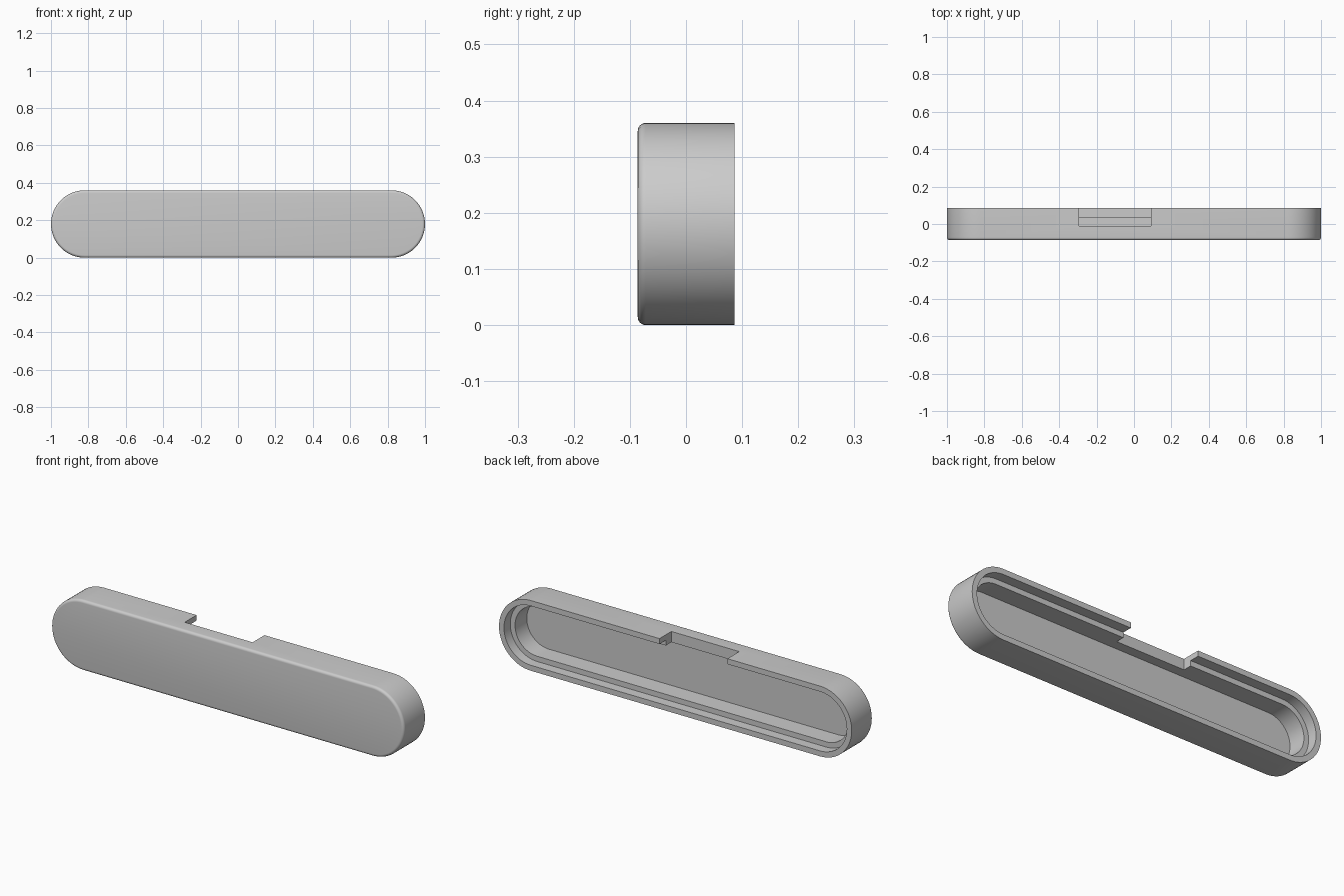
import bpy, bmesh, math

cube = bpy.data.objects.get("Cube")
if cube:
    bpy.data.objects.remove(cube, do_unlink=True)

RADIUS, HALF_STRAIGHT, DEPTH = 0.18, 0.82, 0.086
BEVEL, RIM, WALL = 0.014, 0.028, 0.055
LEDGE_Y, FLOOR_Y = 0.035, -0.06
ARC_STEPS = 32

grey = bpy.data.materials.new("plain grey")
grey.use_nodes = True
colour = (0.6, 0.6, 0.6, 1)
grey.diffuse_color = colour
grey.node_tree.nodes["Principled BSDF"].inputs["Base Color"].default_value = colour


def make_object(name, bm):
    bmesh.ops.recalc_face_normals(bm, faces=bm.faces)
    mesh = bpy.data.meshes.new(name)
    bm.to_mesh(mesh)
    bm.free()
    mesh.materials.append(grey)
    obj = bpy.data.objects.new(name, mesh)
    bpy.context.collection.objects.link(obj)
    return obj


def pill_ring(bm, inset, y):
    """Pill-shaped ring of vertices in the xz plane."""
    ring = []
    r = RADIUS - inset
    for side, start in ((1, -math.pi / 2), (-1, math.pi / 2)):
        for i in range(ARC_STEPS + 1):
            a = start + math.pi * i / ARC_STEPS
            ring.append(bm.verts.new((side * HALF_STRAIGHT + r * math.cos(a), y,
                                      RADIUS + r * math.sin(a))))
    return ring


# Cover shell: rounded front edge, open back, stepped inner wall
profile = []
for i in range(7):
    a = math.pi / 2 * i / 6
    profile.append((BEVEL * (1 - math.sin(a)), -DEPTH + BEVEL * (1 - math.cos(a))))
profile += [(0, DEPTH), (RIM, DEPTH), (RIM, LEDGE_Y), (WALL, LEDGE_Y), (WALL, FLOOR_Y)]

bm = bmesh.new()
rings = [pill_ring(bm, inset, y) for inset, y in profile]
for a, b in zip(rings, rings[1:]):
    for i in range(len(a)):
        j = (i + 1) % len(a)
        bm.faces.new((a[i], a[j], b[j], b[i]))
bm.faces.new(rings[0])
bm.faces.new(rings[-1])
cover = make_object("cover_shell", bm)

# Notch through the top wall, open to the back
bm = bmesh.new()
bmesh.ops.create_cube(bm, size=1)
x0, x1, y0, y1, z0, z1 = -0.295, 0.09, -0.01, 0.2, 0.25, 0.45
bmesh.ops.scale(bm, vec=(x1 - x0, y1 - y0, z1 - z0), verts=bm.verts)
bmesh.ops.translate(bm, vec=((x0 + x1) / 2, (y0 + y1) / 2, (z0 + z1) / 2), verts=bm.verts)
cutter = make_object("notch_cutter", bm)
cutter.hide_render = True

cut = cover.modifiers.new("notch", 'BOOLEAN')
cut.operation = 'DIFFERENCE'
cut.solver = 'EXACT'
cut.object = cutter
bpy.ops.object.select_all(action='DESELECT')
bpy.context.view_layer.objects.active = cover
cover.select_set(True)
bpy.ops.object.modifier_apply(modifier=cut.name)
bpy.data.objects.remove(cutter, do_unlink=True)

bpy.ops.object.shade_smooth_by_angle(angle=math.radians(30))
